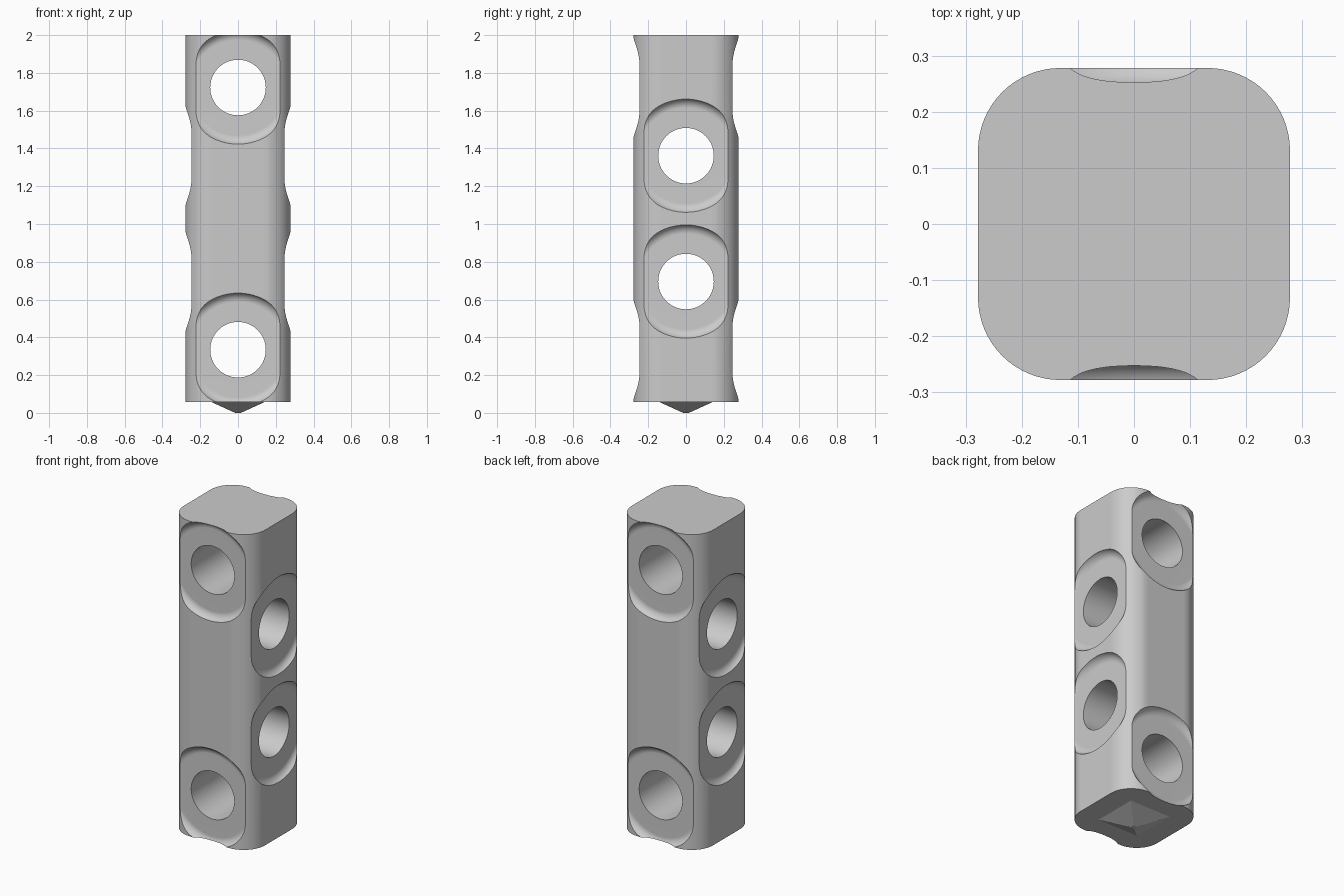
import bpy, bmesh
from math import pi, sin, cos, sqrt
from mathutils import Matrix, Vector

cube = bpy.data.objects.get("Cube")
if cube:
    bpy.data.objects.remove(cube, do_unlink=True)

HALF, CORNER = 0.278, 0.147          # body half width and corner radius
BASE, TOP = 0.057, 2.0
MID = (BASE + TOP) / 2
BORE, RIM, FLOOR, FILLET = 0.147, 0.30, 0.246, 0.05

grey = bpy.data.materials.new("plain_grey")
grey.use_nodes = True
color = (0.6, 0.6, 0.6, 1)
grey.diffuse_color = color
grey.node_tree.nodes["Principled BSDF"].inputs["Base Color"].default_value = color


def make_object(name, bm):
    bmesh.ops.recalc_face_normals(bm, faces=bm.faces)
    mesh = bpy.data.meshes.new(name)
    bm.to_mesh(mesh)
    bm.free()
    mesh.materials.append(grey)
    obj = bpy.data.objects.new(name, mesh)
    bpy.context.collection.objects.link(obj)
    return obj


def rounded_block(name):
    bm = bmesh.new()
    steps, inner, verts = 16, HALF - CORNER, []
    for q, (sx, sy) in enumerate([(1, 1), (-1, 1), (-1, -1), (1, -1)]):
        for i in range(steps + 1):
            a = (q + i / steps) * pi / 2
            verts.append(bm.verts.new((sx * inner + CORNER * cos(a),
                                       sy * inner + CORNER * sin(a), BASE)))
    face = bm.faces.new(verts)
    top = bmesh.ops.extrude_face_region(bm, geom=[face])["geom"]
    bmesh.ops.translate(bm, vec=(0, 0, TOP - BASE),
                        verts=[v for v in top if isinstance(v, bmesh.types.BMVert)])
    return make_object(name, bm)


def bore_cutter(name, z, turn):
    # Lathed bore with a filleted dish at each end
    depth = HALF - FLOOR
    start = RIM - sqrt(FILLET ** 2 - (FILLET - depth) ** 2)
    half = [(BORE, FLOOR)]
    for i in range(11):
        a = i / 10 * pi / 2
        half.append((start + FILLET * sin(a), FLOOR + FILLET * (1 - cos(a))))
    half += [(start + FILLET, 0.4), (0, 0.4)]
    profile = [(r, -d) for r, d in reversed(half)] + half
    bm = bmesh.new()
    verts = [bm.verts.new((r, d, 0)) for r, d in profile]
    edges = [bm.edges.new(pair) for pair in zip(verts, verts[1:])]
    bmesh.ops.spin(bm, geom=verts + edges, cent=(0, 0, 0), axis=(0, 1, 0),
                   angle=2 * pi, steps=80)
    bmesh.ops.remove_doubles(bm, verts=bm.verts, dist=0.0001)
    bmesh.ops.transform(bm, verts=bm.verts,
                        matrix=Matrix.Translation((0, 0, z)) @ Matrix.Rotation(turn, 4, "Z"))
    cutter = make_object(name, bm)
    cutter.hide_render = True
    return cutter


# Rounded square post with two bores in each direction
post = rounded_block("post")
bpy.context.view_layer.objects.active = post
post.select_set(True)
for offset, turn in [(0.694, 0), (0.333, pi / 2)]:
    for side in (-1, 1):
        cutter = bore_cutter("bore_cutter", MID + side * offset, turn)
        cut = post.modifiers.new("bore", "BOOLEAN")
        cut.operation, cut.solver, cut.object = "DIFFERENCE", "EXACT", cutter
        bpy.ops.object.modifier_apply(modifier=cut.name)
        bpy.data.objects.remove(cutter, do_unlink=True)
bpy.ops.object.shade_smooth_by_angle(angle=0.45)
weighted = post.modifiers.new("even_shading", "WEIGHTED_NORMAL")
weighted.keep_sharp = True

# Low square point under the post
bm = bmesh.new()
bmesh.ops.create_cone(bm, cap_ends=True, segments=4, radius1=0.015 * sqrt(2),
                      radius2=0.14 * sqrt(2), depth=BASE)
bmesh.ops.rotate(bm, verts=bm.verts, cent=(0, 0, 0), matrix=Matrix.Rotation(pi / 4, 3, "Z"))
bmesh.ops.translate(bm, verts=bm.verts, vec=Vector((0, 0, BASE / 2)))
make_object("bottom_point", bm)
